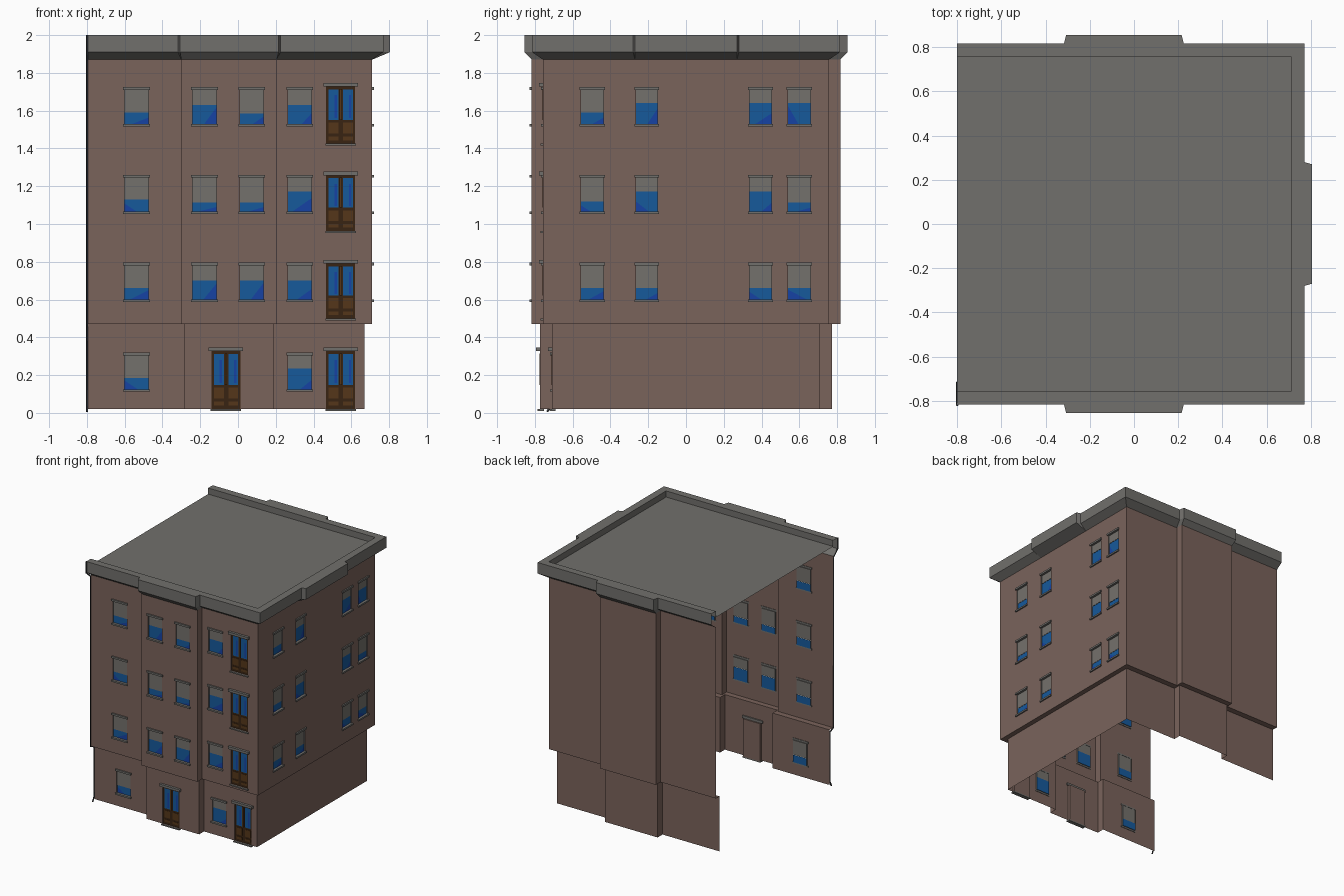
import bpy, bmesh, random
from mathutils import Vector

if "Cube" in bpy.data.objects:
    bpy.data.objects.remove(bpy.data.objects["Cube"])

random.seed(4)
COLORS = {
    "wall brown": (0.195, 0.125, 0.105), "stone grey": (0.165, 0.16, 0.15),
    "blind grey": (0.175, 0.165, 0.15), "glass blue": (0.008, 0.10, 0.33),
    "deep glass blue": (0.008, 0.055, 0.37), "door brown": (0.09, 0.037, 0.010),
    "dark door brown": (0.040, 0.017, 0.006), "pipe grey": (0.04, 0.042, 0.045),
}
MATS = {}
for n, c in COLORS.items():
    MATS[n] = bpy.data.materials.new(n)
    MATS[n].diffuse_color = (*c, 1)

parts = {}   # part name -> (bmesh, material name)


def part(name, mat):
    if name not in parts:
        parts[name] = (bmesh.new(), mat)
    return parts[name][0]


def face(bm, pts):
    return bm.faces.new([bm.verts.new(p) for p in pts])


class Plane:
    """Wall plane: s runs along the wall, d outward, z up."""
    def __init__(self, p0, p1):
        self.p = Vector((*p0, 0))
        v = Vector((*p1, 0)) - self.p
        self.len, self.u = v.length, v.normalized()
        self.n = self.u.cross(Vector((0, 0, 1)))
        self.start = self.p.dot(self.u)

    def at(self, s, d, z):
        return self.p + self.u * (s - self.start) + self.n * d + Vector((0, 0, z))

    def quad(self, bm, a0, a1, z0, z1, d):
        face(bm, [self.at(a0, d, z0), self.at(a1, d, z0), self.at(a1, d, z1), self.at(a0, d, z1)])

    def box(self, bm, a0, a1, z0, z1, d0, d1):
        v = [bm.verts.new(self.at(a, d, z)) for z in (z0, z1)
             for a, d in ((a0, d1), (a1, d1), (a1, d0), (a0, d0))]
        for f in ((3, 2, 1, 0), (4, 5, 6, 7), (0, 1, 5, 4), (1, 2, 6, 5), (2, 3, 7, 6), (3, 0, 4, 7)):
            bm.faces.new([v[i] for i in f])

    def reveal(self, bm, a0, a1, z0, z1, d):
        c = [(a0, z0), (a1, z0), (a1, z1), (a0, z1)]
        for (a, z), (b, y) in zip(c, c[1:] + c[:1]):
            face(bm, [self.at(a, 0, z), self.at(b, 0, y), self.at(b, -d, y), self.at(a, -d, z)])

    def wall(self, bm, z0, z1, holes):
        ss = sorted({self.start, self.start + self.len, *[h[0] for h in holes], *[h[1] for h in holes]})
        zs = sorted({z0, z1, *[h[2] for h in holes], *[h[3] for h in holes]})
        for a, b in zip(ss, ss[1:]):
            for c, d in zip(zs, zs[1:]):
                m, k = (a + b) / 2, (c + d) / 2
                if not any(h[0] < m < h[1] and h[2] < k < h[3] for h in holes):
                    self.quad(bm, a, b, c, d, 0)


def window(pl, a0, a1, z0, z1, top):
    pl.reveal(part("window_reveals", "stone grey"), a0, a1, z0, z1, 0.01)
    pl.quad(part("window_blinds", "blind grey"), a0, a1, top, z1, -0.008)
    pl.quad(part("window_glass", "glass blue"), a0, a1, z0, top, -0.01)
    # darker reflection in a lower corner
    c, o = random.choice([(a0, 1), (a1, -1)])
    w, h = (a1 - a0) * random.uniform(.4, .9), (top - z0) * random.uniform(.4, .9)
    pts = [pl.at(c, -.009, z0), pl.at(c + o * w, -.009, z0), pl.at(c, -.009, z0 + h)]
    face(part("glass_reflections", "deep glass blue"), pts if o > 0 else pts[::-1])
    trim = part("window_lintels_and_sills", "stone grey")
    pl.box(trim, a0 - .008, a1 + .008, z1, z1 + .015, -.004, .011)
    pl.box(trim, a0 - .008, a1 + .008, z0 - .013, z0, -.004, .011)


def door(pl, a0, a1, z0, z1):
    wall = part("door_recess", "wall brown")
    pl.reveal(wall, a0, a1, z0, z1, 0.02)
    pl.quad(wall, a0, a1, z0, z1, -.02)
    frame = part("door_frames", "dark door brown")
    wood = part("door_panels", "door brown")
    pl.box(frame, a0, a1, z0, z1, -.018, -.006)
    m, h, w = (a0 + a1) / 2, z1 - z0, (a1 - a0) / 2
    for l in (a0, m):
        g0, g1 = l + w * .17, l + w * .85
        pl.quad(part("door_glass", "glass blue"), g0, g1, z0 + h * .42, z1 - h * .05, -.004)
        pl.quad(part("glass_reflections", "deep glass blue"), g0 + w * .4, g1 - w * .12,
                z0 + h * .45, z1 - h * .15, -.003)
        pl.box(wood, g0, g1, z0 + h * .06, z0 + h * .13, -.007, -.003)
        pl.box(wood, g0, g1, z0 + h * .18, z0 + h * .37, -.007, -.003)
    pl.box(wood, m - .006, m + .006, z0 + h * .42, z1 - h * .04, -.007, .002)
    trim = part("door_lintels_and_steps", "stone grey")
    pl.box(trim, a0 - .015, a1 + .015, z1, z1 + .02, -.01, .02)
    pl.box(trim, a0 - .005, a1 + .005, z0 - .01, z0, -.02, .012)


def outline(xr, xb, ym, yb, b0, b1, rb=.27, slant=0.0):
    """Open plan, front left round to back left, with shallow bays."""
    f = [(-.8, -ym), (b0 - slant, -ym), (b0, -yb), (b1, -yb), (b1 + slant, -ym), (xr, -ym),
         (xr, -rb - slant), (xb, -rb)]
    return f + [(x, -y) for x, y in reversed(f)]


def loft(bm, rings):
    for (pa, za), (pb, zb) in zip(rings, rings[1:]):
        for i in range(len(pa) - 1):
            ps = []
            for p in ((*pa[i], za), (*pa[i + 1], za), (*pb[i + 1], zb), (*pb[i], zb)):
                if p not in ps:
                    ps.append(p)
            if len(ps) > 2:
                face(bm, ps)


low = outline(.67, .67, .71, .773, -.285, .19)
up = outline(.71, .71, .757, .817, -.30, .205)
out = outline(.77, .805, .815, .855, -.307, .215, slant=.01)
inn = outline(.71, .71, .757, .757, -.307, .215)

# openings: left, right, glass height above the sill per floor (top to bottom)
SILLS = (1.53, 1.065, .60, .125)
FRONT = {0: [(-.60, -.475, (.06, .065, .06, .06))],
         2: [(-.24, -.115, (.10, .05, .10)), (.01, .135, (.055, .05, .10))],
         4: [(.265, .388, (.10, .108, .10, .11))]}
SIDE = [(-.557, -.437, (.06, .055, .06)), (-.265, -.15, (.11, .107, .06)),
        (.335, .452, (.11, .107, .06)), (.54, .658, (.11, .05, .06))]
DOORS = [(1.425, 1.727), (.963, 1.257), (.50, .79), (.02, .327)]

# walls: two storeys of sheet, with windows and doors set in
for tag, ring, z0, z1, floors in (("lower_walls", low, .02, .47, (3,)), ("upper_walls", up, .47, 1.87, (0, 1, 2))):
    bm = part(tag, "wall brown")
    sides = list(zip(ring, ring[1:]))
    for i, (p, q) in enumerate(sides):
        if 6 <= i <= 8:      # right wall is one flat span
            if i != 6:
                continue
            p, q = ring[5], ring[10]
        elif i in (5, 9):
            continue
        pl = Plane(p, q)
        holes = []
        for a, b, tops in (SIDE if i == 6 else FRONT.get(i, [])):
            for f in floors:
                if f < len(tops):
                    z = SILLS[f]
                    window(pl, a, b, z, z + .18, z + tops[f])
                    holes.append((a, b, z, z + .18))
        dx = [(.467, .62, f) for f in floors] if i == 4 else []
        if i == 2 and 3 in floors:
            dx.append((-.14, .012, 3))
        for a, b, f in dx:
            door(pl, a, b, *DOORS[f])
            holes.append((a, b, *DOORS[f]))
        pl.wall(bm, z0, z1, holes)

# overhang between the storeys
loft(part("storey_overhang", "wall brown"), [(low, .47), (up, .47)])

# cornice with parapet, and the roof inside it
loft(part("cornice", "stone grey"), [(up, 1.87), (out, 1.91), (out, 2.0), (inn, 2.0), (inn, 1.95)])
face(part("roof", "stone grey"), [(-.8, -.757, 1.95), (.71, -.757, 1.95), (.71, .757, 1.95), (-.8, .757, 1.95)])

# turn the collected parts into objects
for name, (bm, mat) in parts.items():
    bmesh.ops.remove_doubles(bm, verts=bm.verts, dist=1e-5)
    me = bpy.data.meshes.new(name)
    bm.to_mesh(me)
    bm.free()
    me.materials.append(MATS[mat])
    bpy.context.collection.objects.link(bpy.data.objects.new(name, me))

# drainpipe on the front left corner, following the wall steps
cu = bpy.data.curves.new("drainpipe", "CURVE")
cu.dimensions = "3D"
cu.bevel_depth, cu.bevel_resolution, cu.use_fill_caps = .006, 1, True
path = [(-.815, 2.0), (-.818, 1.91), (-.762, 1.86), (-.762, .47), (-.717, .45), (-.717, .04), (-.735, .006)]
sp = cu.splines.new("POLY")
sp.points.add(len(path) - 1)
for pt, (y, z) in zip(sp.points, path):
    pt.co = (-.799, y, z, 1)
cu.materials.append(MATS["pipe grey"])
pipe = bpy.data.objects.new("drainpipe", cu)
bpy.context.collection.objects.link(pipe)
bpy.context.view_layer.objects.active = pipe
pipe.select_set(True)
bpy.ops.object.convert(target="MESH")

for m in bpy.data.materials:
    if m.users and not m.is_grease_pencil:
        m.use_nodes = True
        m.node_tree.nodes["Principled BSDF"].inputs["Base Color"].default_value = m.diffuse_color
